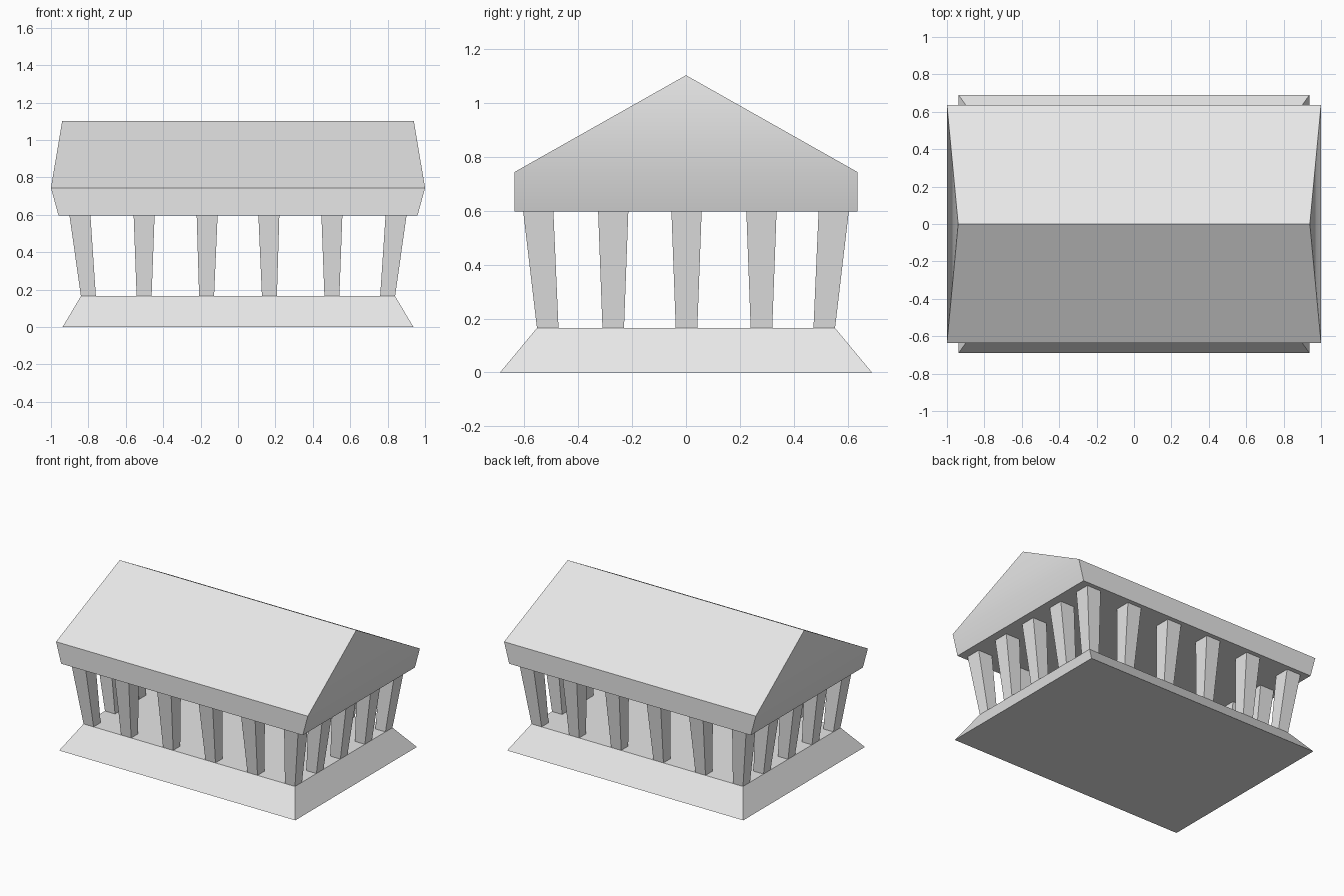
import bpy
import bmesh

if "Cube" in bpy.data.objects:
    bpy.data.objects.remove(bpy.data.objects["Cube"])

stone = bpy.data.materials.new("pale stone")
stone.diffuse_color = (0.8, 0.8, 0.8, 1.0)
stone.use_nodes = True
stone.node_tree.nodes["Principled BSDF"].inputs["Base Color"].default_value = stone.diffuse_color


def make_object(name, bm, smooth=False):
    bmesh.ops.recalc_face_normals(bm, faces=bm.faces)
    mesh = bpy.data.meshes.new(name)
    bm.to_mesh(mesh)
    bm.free()
    mesh.materials.append(stone)
    obj = bpy.data.objects.new(name, mesh)
    bpy.context.collection.objects.link(obj)
    if smooth:
        bpy.context.view_layer.objects.active = obj
        obj.select_set(True)
        bpy.ops.object.shade_smooth_by_angle()
        obj.select_set(False)
    return obj


def rect(bm, x0, x1, y0, y1, z):
    return [bm.verts.new((x, y, z)) for x, y in ((x0, y0), (x1, y0), (x1, y1), (x0, y1))]


def bridge(bm, low, high):
    for i in range(4):
        j = (i + 1) % 4
        bm.faces.new((low[i], low[j], high[j], high[i]))


def tapered_block(name, bottom, top, z0, z1):
    bm = bmesh.new()
    low, high = rect(bm, *bottom, z0), rect(bm, *top, z1)
    bridge(bm, low, high)
    bm.faces.new(low)
    bm.faces.new(high)
    return make_object(name, bm)


BASE_Z, EAVE_Z = 0.165, 0.597

# Sloping base platform
tapered_block("base", (-0.938, 0.938, -0.69, 0.69), (-0.84, 0.84, -0.553, 0.553), 0, BASE_Z)

# Gabled roof: flared band below, ridge pulled inwards above
bm = bmesh.new()
under = rect(bm, -0.96, 0.96, -0.636, 0.636, EAVE_Z)
eaves = rect(bm, -1, 1, -0.636, 0.636, 0.744)
bridge(bm, under, eaves)
bm.faces.new(under)
left, right = [bm.verts.new((x, 0, 1.103)) for x in (-0.94, 0.94)]
bm.faces.new((eaves[0], eaves[1], right, left))
bm.faces.new((eaves[2], eaves[3], left, right))
bm.faces.new((eaves[1], eaves[2], right))
bm.faces.new((eaves[3], eaves[0], left))
make_object("roof", bm, smooth=True)

# Columns around the edge, wider at the top and leaning outwards at the rim:
# pairs of (bottom centre, top centre)
xs = [(-0.80, -0.845), (-0.502, -0.502), (-0.168, -0.165),
      (0.168, 0.165), (0.502, 0.502), (0.80, 0.845)]
ys = [(-0.513, -0.548), (-0.27, -0.27), (0.002, 0.002), (0.28, 0.28), (0.513, 0.548)]
LOW, HIGH = 0.04, 0.056
for i, (xb, xt) in enumerate(xs):
    for j, (yb, yt) in enumerate(ys):
        if i in (0, 5) or j in (0, 4):
            tapered_block(f"column_{i}_{j}",
                          (xb - LOW, xb + LOW, yb - LOW, yb + LOW),
                          (xt - HIGH, xt + HIGH, yt - HIGH, yt + HIGH),
                          BASE_Z, EAVE_Z)
